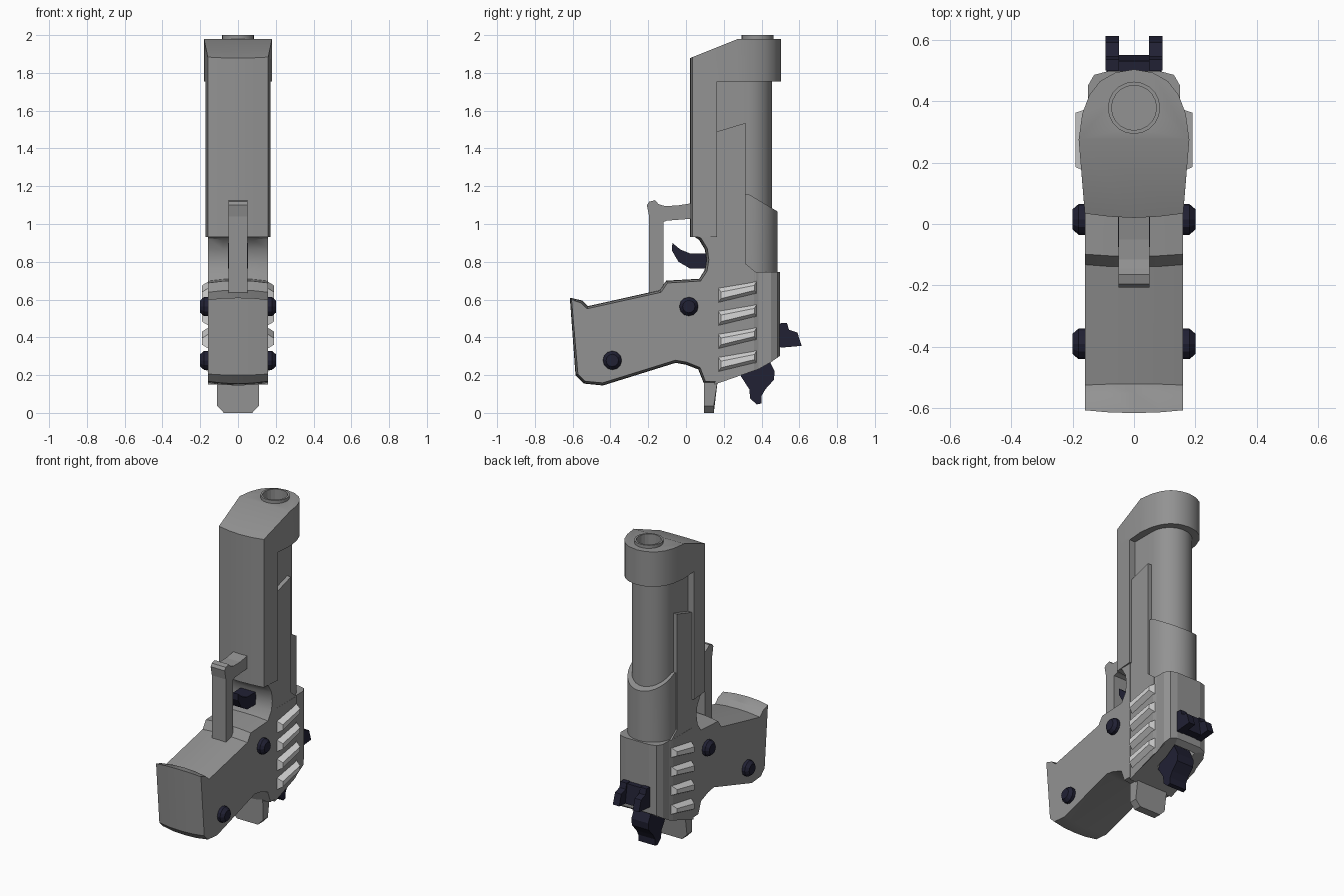
import bpy, bmesh, math
from mathutils import Vector

if "Cube" in bpy.data.objects:
    bpy.data.objects.remove(bpy.data.objects["Cube"])


def material(name, r, g, b):
    m = bpy.data.materials.new(name)
    m.diffuse_color = (r, g, b, 1)
    m.use_nodes = True
    m.node_tree.nodes["Principled BSDF"].inputs["Base Color"].default_value = m.diffuse_color
    return m


GREY = material("steel grey", 0.29, 0.29, 0.29)
LIGHT = material("light grey", 0.68, 0.68, 0.68)
NAVY = material("dark navy", 0.015, 0.015, 0.034)


def finish(name, bm, mat):
    bmesh.ops.recalc_face_normals(bm, faces=bm.faces)
    me = bpy.data.meshes.new(name)
    bm.to_mesh(me)
    bm.free()
    me.materials.append(mat)
    ob = bpy.data.objects.new(name, me)
    bpy.context.collection.objects.link(ob)
    return ob


def loft(name, loops, mat, split=None):
    """Join rings of points, cap both ends; split cuts the last cap between two points."""
    bm = bmesh.new()
    rings = [[bm.verts.new(p) for p in loop] for loop in loops]
    n = len(rings[0])
    for a, b in zip(rings, rings[1:]):
        for i in range(n):
            j = (i + 1) % n
            bm.faces.new((a[i], a[j], b[j], b[i]))
    bm.faces.new(rings[0])
    top = bm.faces.new(rings[-1])
    if split:
        bmesh.utils.face_split(top, rings[-1][split[0]], rings[-1][split[1]])
    return finish(name, bm, mat)


def side_prism(name, pts, x0, x1, mat):
    """Extrude a (y, z) profile along x."""
    return loft(name, [[(x, y, z) for y, z in pts] for x in (x0, x1)], mat)


def inset(pts, d):
    """Shrink a (y, z) profile by d."""
    v = [Vector(p) for p in pts]
    n = len(v)
    area = sum(v[i].x * v[(i + 1) % n].y - v[(i + 1) % n].x * v[i].y for i in range(n))
    s = 1 if area > 0 else -1
    out = []
    for i in range(n):
        e1 = (v[i] - v[i - 1]).normalized()
        e2 = (v[(i + 1) % n] - v[i]).normalized()
        nm = Vector((-(e1.y + e2.y), e1.x + e2.x)).normalized()
        out.append(tuple(v[i] + nm * d * s))
    return out


def up_prism(name, half, z0, z1, mat, split=False):
    """Extrude a half (x, y) section, mirrored in x; z0 and z1 are functions of y."""
    pts = half + [(-x, y) for x, y in reversed(half) if x > 0]
    k = None
    if split:
        i = [p[1] for p in half].index(split)
        k = (i, pts.index((-half[i][0], split)))
    return loft(name, [[(x, y, f(y)) for x, y in pts] for f in (z0, z1)], mat, k)


def flat(z):
    return lambda y: z


def arc(cy, r, n=9):
    return [(r * math.cos(i * math.pi / 2 / n) if i < n else 0.0,
             cy + r * math.sin(i * math.pi / 2 / n)) for i in range(n + 1)]


def cut(ob, cutter):
    m = ob.modifiers.new("cut", 'BOOLEAN')
    m.object = cutter
    m.operation = 'DIFFERENCE'
    m.solver = 'EXACT'


def disc(name, r, z0, z1, cy):
    ring = [(r * math.cos(a * math.tau / 20), cy + r * math.sin(a * math.tau / 20)) for a in range(20)]
    return loft(name, [[(x, y, z) for x, y in ring] for z in (z0, z1)], GREY)


# Frame and grip, slightly crowned across its width
frame = [(0.025, 0.945), (0.07, 0.915), (0.1, 0.865), (0.107, 0.81), (0.098, 0.755), (0.07, 0.71),
         (-0.105, 0.70), (-0.14, 0.65), (-0.52, 0.565), (-0.55, 0.595), (-0.615, 0.61),
         (-0.585, 0.20), (-0.54, 0.155), (-0.44, 0.145), (-0.055, 0.265), (0.0, 0.255), (0.065, 0.23),
         (0.095, 0.155), (0.165, 0.155), (0.165, 0.945)]
stations = [(-0.16, 0.014), (-0.08, 0.003), (0, 0), (0.08, 0.003), (0.16, 0.014)]
loft("frame", [[(x, y, z) for y, z in inset(frame, d)] for x, d in stations], GREY)

# Slide column and sloped muzzle block
front = [(0, 0.02), (0.08, 0.024), (0.16, 0.034)]
up_prism("slide_column", front + [(0.171, 0.165)], flat(0.93), flat(1.77), GREY)
muzzle = up_prism("muzzle_block", front + [(0.18, 0.275), (0.168, 0.36), (0.145, 0.42), (0.11, 0.465),
                  (0.06, 0.493), (0, 0.503)], flat(1.755),
                  lambda y: 1.98 if y >= 0.275 else 1.98 - (0.275 - y) * 0.4, GREY, 0.275)

# Barrel, rear sleeve and muzzle ring with bore
up_prism("barrel", [(0.13, 0.15)] + arc(0.325, 0.13), flat(0.7), flat(1.77), GREY)
up_prism("barrel_sleeve", [(0.148, 0.2)] + arc(0.337, 0.148), flat(0.7),
         lambda y: 1.155 - max(0, y - 0.337) * 0.6, GREY)
ring = disc("muzzle_ring", 0.085, 1.9, 2.0, 0.378)
bore = disc("bore_cutter", 0.073, 1.82, 2.1, 0.378)
cut(ring, bore)
cut(muzzle, bore)

# Rear block with hammer slot
block = up_prism("rear_block", [(0.158, 0.15), (0.158, 0.36), (0.15, 0.385), (0.15, 0.45), (0.13, 0.485),
                 (0.085, 0.497)], lambda y: 0.155 + (y - 0.165) * 0.35 + max(0, y - 0.41) * 0.35,
                 flat(0.745), GREY)
slot = side_prism("slot_cutter", [(0.3, 0.0), (0.46, 0.0), (0.46, 0.34), (0.3, 0.3)], -0.075, 0.075, GREY)
cut(block, slot)
for c in (bore, slot):
    c.hide_render = True
    c.hide_viewport = True

for side, s in (("right", 1), ("left", -1)):
    # Side rails
    side_prism("rail_" + side, [(0.15, 0.70), (0.15, 1.485), (0.315, 1.535), (0.315, 0.79), (0.37, 0.745),
               (0.37, 0.70)], s * 0.1, s * 0.157, GREY)
    # Slanted grip ridges
    for i in range(4):
        z = -0.122 * i
        base = [(0.168, 0.58 + z), (0.375, 0.63 + z), (0.375, 0.70 + z), (0.168, 0.665 + z)]
        face = [(0.185, 0.605 + z), (0.362, 0.648 + z), (0.362, 0.675 + z), (0.185, 0.64 + z)]
        loft(f"ridge_{side}_{i + 1}", [[(s * 0.15, y, q) for y, q in base],
             [(s * 0.19, y, q) for y, q in face]], LIGHT)
    # Grip bolts
    for i, (cy, cz) in enumerate([(0.015, 0.563), (-0.39, 0.278)]):
        loops = [[(s * x, cy + r * math.cos(a * math.tau / 12), cz + r * math.sin(a * math.tau / 12))
                  for a in range(12)] for x, r in ((0.14, 0.05), (0.18, 0.05), (0.2, 0.033))]
        loft(f"bolt_{side}_{i + 1}", loops, NAVY)
    # Rear sight posts
    side_prism("sight_post_" + side, [(0.5, 0.475), (0.535, 0.475), (0.545, 0.44), (0.59, 0.425),
               (0.612, 0.355), (0.5, 0.345)], s * 0.048, s * 0.093, NAVY)

# Rear sight base
side_prism("sight_base", [(0.48, 0.47), (0.53, 0.47), (0.55, 0.35), (0.48, 0.35)], -0.09, 0.09, NAVY)

# Trigger guard
side_prism("trigger_guard", [(-0.195, 0.62), (-0.195, 1.04), (-0.207, 1.10), (-0.195, 1.118), (-0.165, 1.126),
           (-0.145, 1.105), (-0.115, 1.096), (-0.05, 1.097), (0.06, 1.115), (0.06, 1.03), (-0.1, 1.018),
           (-0.12, 1.01), (-0.12, 0.62)], -0.05, 0.05, GREY)

# Trigger
side_prism("trigger", [(-0.072, 0.90), (-0.03, 0.865), (0.02, 0.845), (0.12, 0.845), (0.12, 0.765),
           (0.02, 0.765), (-0.04, 0.80), (-0.075, 0.86)], -0.052, 0.052, NAVY)

# Hammer
side_prism("hammer", [(0.31, 0.23), (0.36, 0.3), (0.43, 0.3), (0.47, 0.22), (0.465, 0.175), (0.42, 0.125),
           (0.40, 0.09), (0.40, 0.05), (0.375, 0.045), (0.34, 0.075), (0.335, 0.125), (0.29, 0.195)],
           -0.06, 0.06, NAVY)

# Bottom tang with chamfered corners
tang = [(-0.11, 0.2), (-0.11, 0.037), (-0.075, 0), (0.075, 0), (0.11, 0.037), (0.11, 0.2)]
loft("bottom_tang", [[(x, y0 + k * max(0, z - 0.037), z) for x, z in tang]
                     for y0, k in ((0.096, -0.01), (0.147, 0.15))], GREY)

# Smooth the round parts, keep edges sharp
bpy.ops.object.select_all(action='DESELECT')
for ob in bpy.data.objects:
    if ob.name in {"frame", "barrel", "barrel_sleeve", "muzzle_block", "muzzle_ring", "slide_column"}:
        ob.select_set(True)
        bpy.context.view_layer.objects.active = ob
bpy.ops.object.shade_smooth_by_angle(angle=math.radians(30))
